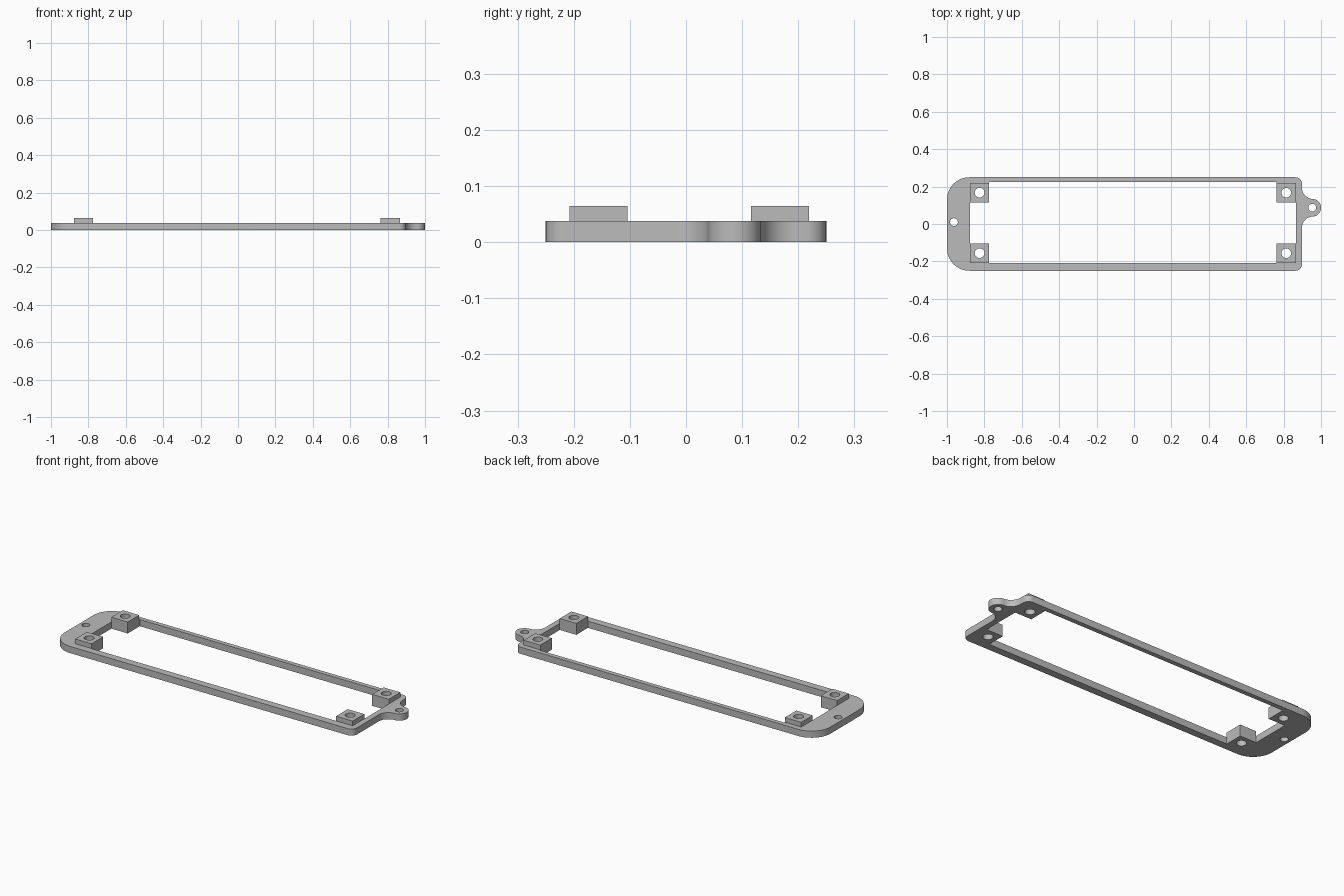
import bpy, bmesh
from math import cos, sin, radians, atan2, degrees

cube = bpy.data.objects.get("Cube")
if cube:
    bpy.data.objects.remove(cube, do_unlink=True)

grey = bpy.data.materials.new("plain grey")
grey.use_nodes = True
grey.diffuse_color = (0.5, 0.5, 0.5, 1)
grey.node_tree.nodes["Principled BSDF"].inputs["Base Color"].default_value = (0.5, 0.5, 0.5, 1)


def arc(cx, cy, r, a0, a1, n=12):
    angles = [radians(a0 + (a1 - a0) * i / n) for i in range(n + 1)]
    return [(cx + r * cos(a), cy + r * sin(a)) for a in angles]


def circle(cx, cy, r):
    return arc(cx, cy, r, 0, 360, 32)[:-1]


def plate(name, loops, z0, z1):
    """Extrude a filled outline; further loops become holes."""
    curve = bpy.data.curves.new(name, 'CURVE')
    curve.dimensions = '2D'
    curve.fill_mode = 'BOTH'
    curve.extrude = (z1 - z0) / 2
    for loop in loops:
        spline = curve.splines.new('POLY')
        spline.points.add(len(loop) - 1)
        for point, (x, y) in zip(spline.points, loop):
            point.co = (x, y, 0, 1)
        spline.use_cyclic_u = True
    helper = bpy.data.objects.new(name + " outline", curve)
    bpy.context.collection.objects.link(helper)
    bpy.context.view_layer.update()
    graph = bpy.context.evaluated_depsgraph_get()
    mesh = bpy.data.meshes.new_from_object(helper.evaluated_get(graph))
    bpy.data.objects.remove(helper, do_unlink=True)

    bm = bmesh.new()
    bm.from_mesh(mesh)
    bmesh.ops.remove_doubles(bm, verts=bm.verts, dist=0.0001)
    bmesh.ops.translate(bm, verts=bm.verts, vec=(0, 0, (z0 + z1) / 2))
    bmesh.ops.recalc_face_normals(bm, faces=bm.faces)
    bm.to_mesh(mesh)
    bm.free()
    mesh.materials.clear()
    mesh.materials.append(grey)
    obj = bpy.data.objects.new(name, mesh)
    bpy.context.collection.objects.link(obj)
    bpy.ops.object.select_all(action='DESELECT')
    obj.select_set(True)
    bpy.context.view_layer.objects.active = obj
    bpy.ops.object.shade_smooth_by_angle(angle=radians(30))
    return obj


# Main dimensions
base_top, pad_top = 0.038, 0.065
half, right = 0.25, 0.898
big, small = 0.12, 0.035
ear_x, ear_y, ear_r = 0.953, 0.087, 0.047
fillet, reach = 0.06, 0.107
tilt = degrees(atan2(reach, right + fillet - ear_x))

# Outer edge: round left end, small right corners, screw ear with fillets
outer = (
    arc(big - 1, half - big, big, 90, 180)
    + arc(big - 1, big - half, big, 180, 270)
    + arc(right - small, small - half, small, 270, 360, 8)
    + arc(right + fillet, ear_y - reach, fillet, 180, 180 - tilt)
    + arc(ear_x, ear_y, ear_r, -tilt, tilt, 24)[1:-1]
    + arc(right + fillet, ear_y + reach, fillet, 180 + tilt, 180)
    + arc(right - small, half - small, small, 0, 90, 8)
)

# Opening, notched at each corner by a mounting block
x0, x1, y0, y1 = -0.877, 0.866, -0.208, 0.224
xa, xb, ya, yb = -0.774, 0.762, -0.104, 0.116
opening = [(xa, y0), (xb, y0), (xb, ya), (x1, ya), (x1, yb), (xb, yb),
           (xb, y1), (xa, y1), (xa, yb), (x0, yb), (x0, ya), (xa, ya)]

pads = {
    "left_front_pad": (xb, x1, y0, ya),
    "left_back_pad": (xb, x1, yb, 0.219),
    "right_front_pad": (x0, xa, y0, ya),
    "right_back_pad": (x0, xa, yb, 0.219),
}
holes = {name: circle((a + b) / 2, (c + d) / 2, 0.026)
         for name, (a, b, c, d) in pads.items()}

# Frame with its screw holes
plate("frame", [outer, opening, circle(ear_x, ear_y, 0.021),
                circle(-0.963, 0.01, 0.021), *holes.values()], 0, base_top)

# Raised pads on the mounting blocks
for name, (a, b, c, d) in pads.items():
    plate(name, [[(a, c), (b, c), (b, d), (a, d)], holes[name]], base_top, pad_top)
